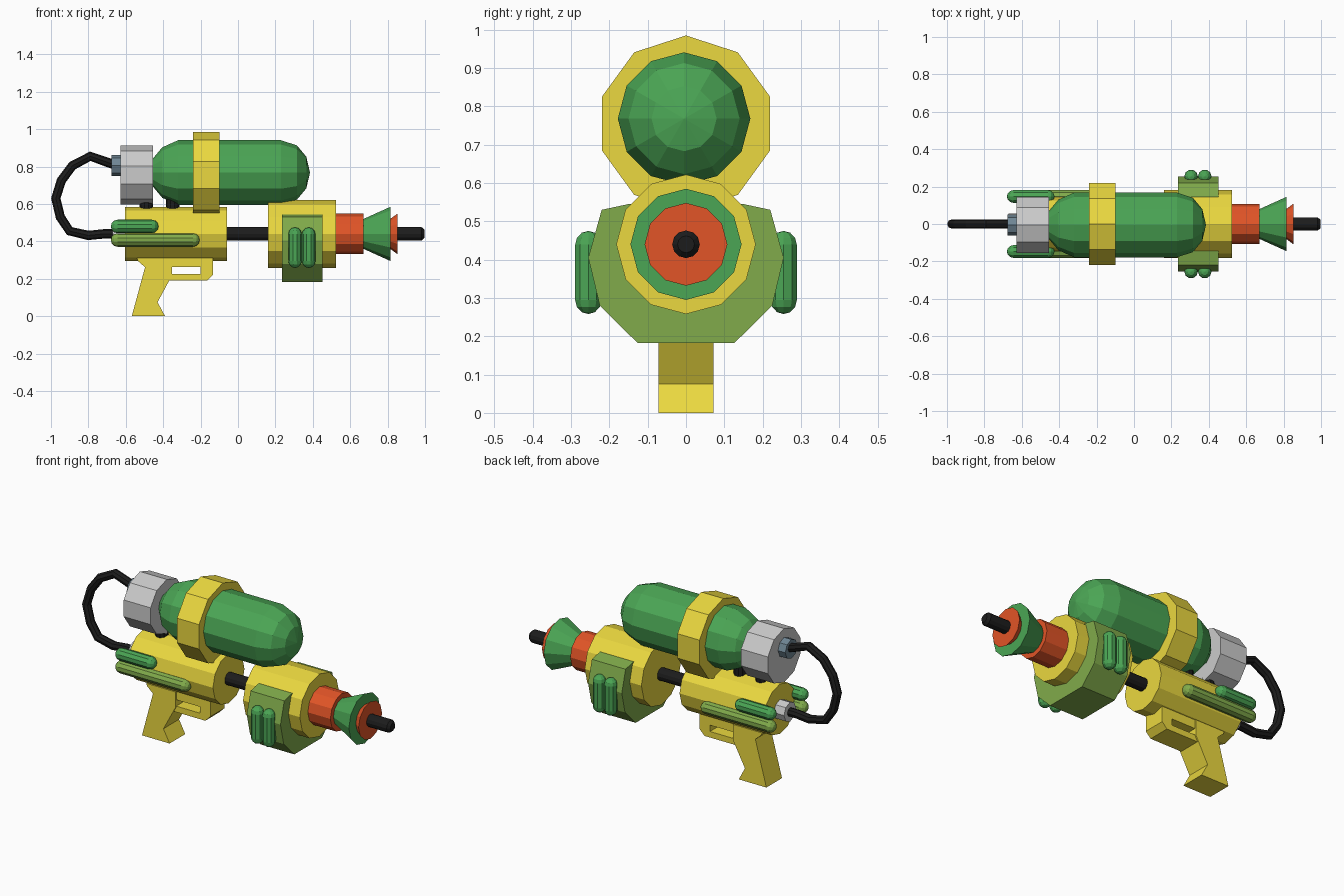
import bpy, bmesh
from math import sin, cos, pi
from mathutils import Matrix

if "Cube" in bpy.data.objects:
    bpy.data.objects.remove(bpy.data.objects["Cube"])

COLOURS = {
    "yellow": (0.83, 0.69, 0.05), "green": (0.07, 0.38, 0.09), "olive": (0.22, 0.41, 0.07),
    "red": (0.76, 0.09, 0.02), "black": (0.012, 0.012, 0.012), "steel": (0.16, 0.24, 0.30),
}
MATS = {}
for key, rgb in COLOURS.items():
    MATS[key] = bpy.data.materials.new(key)
    MATS[key].diffuse_color = (*rgb, 1)


def add_object(name, data, colour):
    ob = bpy.data.objects.new(name, data)
    bpy.context.collection.objects.link(ob)
    if colour:
        data.materials.append(MATS[colour])
    return ob


def finish(name, bm, colour):
    bmesh.ops.remove_doubles(bm, verts=bm.verts, dist=1e-5)
    bmesh.ops.recalc_face_normals(bm, faces=bm.faces)
    me = bpy.data.meshes.new(name)
    bm.to_mesh(me)
    bm.free()
    return add_object(name, me, colour)


def lathe(name, profile, centre, colour, sides=12, upright=False):
    """Revolve (position, radius) pairs round the x axis, or z if upright."""
    bm = bmesh.new()
    rings = [[bm.verts.new((x, r * sin(2 * pi * i / sides), r * cos(2 * pi * i / sides)))
              for i in range(sides)] for x, r in profile]
    for a, b in zip(rings, rings[1:]):
        for i in range(sides):
            j = (i + 1) % sides
            bm.faces.new((a[i], a[j], b[j], b[i]))
    for ring, (x, r) in ((rings[0], profile[0]), (rings[-1], profile[-1])):
        if r > 0:
            bm.faces.new(ring)
    if upright:
        bm.transform(Matrix.Rotation(-pi / 2, 4, 'Y'))
    bm.transform(Matrix.Translation(centre))
    return finish(name, bm, colour)


def tube(name, x0, x1, r, z, colour, sides=12, y=0):
    return lathe(name, [(x0, r), (x1, r)], (0, y, z), colour, sides)


def capsule(name, a, b, r, centre, colour, upright=False):
    angles = [0, pi / 6, pi / 3, pi / 2]
    prof = [(a + r - r * cos(t), r * sin(t)) for t in angles]
    prof += [(b - r + r * cos(t), r * sin(t)) for t in reversed(angles)]
    return lathe(name, prof, centre, colour, 10, upright)


def extrude(name, outline, colour, axis, lo, hi):
    """Prism from a 2D outline (xz if axis is y, yz if axis is x)."""
    bm = bmesh.new()
    place = (lambda p: (p[0], lo, p[1])) if axis == 'y' else (lambda p: (lo, p[0], p[1]))
    face = bm.faces.new([bm.verts.new(place(p)) for p in outline])
    out = bmesh.ops.extrude_face_region(bm, geom=[face])
    vec = (0, hi - lo, 0) if axis == 'y' else (hi - lo, 0, 0)
    bmesh.ops.translate(bm, vec=vec, verts=[v for v in out["geom"] if isinstance(v, bmesh.types.BMVert)])
    return finish(name, bm, colour)


# Water tank with its strap and cap
lathe("tank", [(-0.465, 0), (-0.455, 0.075), (-0.405, 0.135), (-0.32, 0.173), (0.23, 0.173),
               (0.315, 0.145), (0.365, 0.085), (0.385, 0)], (0, -0.005, 0.768), "green")
tube("tank_strap", -0.24, -0.098, 0.23, 0.755, "yellow", 10)
tube("tank_cap", -0.628, -0.455, 0.157, 0.755, None, 10, -0.005)
tube("tank_hose_fitting", -0.675, -0.62, 0.056, 0.805, "steel", 8, -0.005)
for i, x in enumerate((-0.49, -0.35)):
    lathe(f"tank_mount_{i}", [(0.54, 0.036), (0.63, 0.036)], (x, 0, 0), "black", 10, True)

# Barrel, bodies and nozzle along one axis
Z = 0.44
tube("rear_body", -0.605, -0.06, 0.145, Z, "yellow")
tube("body_hose_fitting", -0.67, -0.6, 0.056, Z, None, 8)
lathe("inner_barrel", [(-0.1, 0.036), (0.982, 0.036), (0.997, 0.022)], (0, 0, Z), "black")
tube("front_body", 0.16, 0.525, 0.182, Z, "yellow")
tube("nozzle_collar", 0.52, 0.67, 0.108, Z, "red")
lathe("nozzle_flare", [(0.66, 0.075), (0.815, 0.145)], (0, 0, Z), "green")
lathe("nozzle_tip", [(0.80, 0.07), (0.852, 0.108)], (0, 0, Z), "red")

# Pump grip under the front body
half = [(0.15, 0.545), (0.22, 0.53), (0.255, 0.405), (0.225, 0.28), (0.127, 0.183)]
extrude("pump_grip", half + [(-y, z) for y, z in reversed(half)], "olive", 'x', 0.235, 0.452)

# Side ribs, mirrored left and right
for side, s in (("front", -1), ("back", 1)):
    for i, x in enumerate((0.305, 0.378)):
        capsule(f"pump_rib_{side}_{i}", 0.258, 0.475, 0.036, (x, s * 0.255, 0), "green", True)
    capsule(f"upper_body_rib_{side}", -0.68, -0.425, 0.036, (0, s * 0.147, 0.48), "green")
    capsule(f"lower_body_rib_{side}", -0.68, -0.205, 0.036, (0, s * 0.147, 0.407), "olive")

# Handle and trigger guard
extrude("handle", [(-0.54, 0.31), (-0.535, 0.295), (-0.497, 0.262), (-0.568, 0), (-0.39, 0), (-0.43, 0.075),
                   (-0.352, 0.22), (-0.352, 0.31)], "yellow", 'y', -0.072, 0.072)
extrude("trigger_guard", [(-0.36, 0.32), (-0.133, 0.32), (-0.133, 0.222), (-0.165, 0.19), (-0.37, 0.19),
                          (-0.352, 0.225), (-0.2, 0.225), (-0.2, 0.262), (-0.36, 0.262)],
        "yellow", 'y', -0.065, 0.065)

# Hose looping from the cap to the body
cu = bpy.data.curves.new("hose", 'CURVE')
cu.dimensions = '3D'
cu.bevel_depth = 0.025
cu.bevel_resolution = 2
cu.use_fill_caps = True
path = [(-0.63, 0.80), (-0.69, 0.82), (-0.79, 0.855), (-0.885, 0.805), (-0.945, 0.725), (-0.974, 0.63),
        (-0.95, 0.53), (-0.90, 0.455), (-0.80, 0.432), (-0.72, 0.44), (-0.63, 0.44)]
sp = cu.splines.new('POLY')
sp.points.add(len(path) - 1)
for p, (x, z) in zip(sp.points, path):
    p.co = (x, 0, z, 1)
sp.use_smooth = False
add_object("hose", cu, "black")

for m in bpy.data.materials:
    if m.users and not m.is_grease_pencil:
        m.use_nodes = True
        m.node_tree.nodes["Principled BSDF"].inputs["Base Color"].default_value = m.diffuse_color
